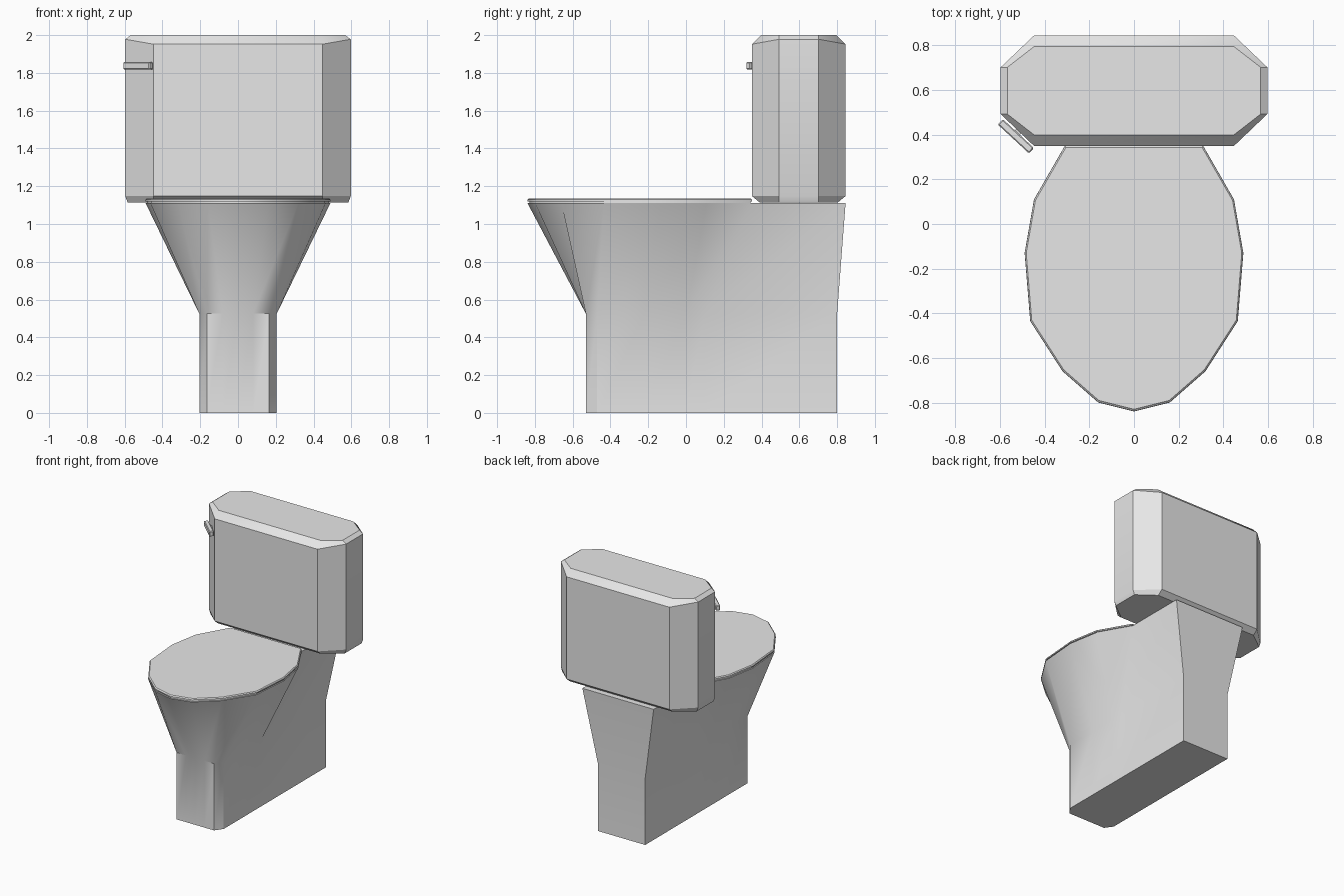
import bpy, bmesh, math
from mathutils import Matrix

if "Cube" in bpy.data.objects:
    bpy.data.objects.remove(bpy.data.objects["Cube"])

white = bpy.data.materials.new("white porcelain")
white.diffuse_color = (0.8, 0.8, 0.8, 1)
white.use_nodes = True
white.node_tree.nodes["Principled BSDF"].inputs["Base Color"].default_value = white.diffuse_color


def finish(name, bm):
    bmesh.ops.recalc_face_normals(bm, faces=bm.faces)
    mesh = bpy.data.meshes.new(name)
    bm.to_mesh(mesh)
    bm.free()
    mesh.materials.append(white)
    obj = bpy.data.objects.new(name, mesh)
    bpy.context.collection.objects.link(obj)
    bpy.context.view_layer.objects.active = obj
    obj.select_set(True)
    bpy.ops.object.shade_smooth_by_angle(angle=math.radians(30))
    obj.select_set(False)
    return obj


def loft(name, rings):
    """Join rings of equal point count and cap both ends."""
    bm = bmesh.new()
    loops = [[bm.verts.new(p) for p in r] for r in rings]
    n = len(loops[0])
    for a, b in zip(loops, loops[1:]):
        for i in range(n):
            j = (i + 1) % n
            bm.faces.new((a[i], a[j], b[j], b[i]))
    bm.faces.new(loops[0][::-1])
    bm.faces.new(loops[-1])
    return finish(name, bm)


def mirror(half, z):
    """Half outline starting at the front centre -> closed ring."""
    right = [(x, y, z) for x, y in half]
    left = [(-x, y, z) for x, y in half[:0:-1]]
    return right + left


# pedestal and flared bowl
rim = [(0, -.84), (.16, -.80), (.32, -.66), (.465, -.435), (.49, -.13),
       (.448, .11), (.31, .35)]
foot = [(0, -.53), (.08, -.53), (.163, -.53), (.205, -.47), (.205, -.22),
        (.205, 0), (.205, .10), (.205, .80)]
loft("bowl_and_pedestal", [mirror(foot, 0), mirror(foot, .525),
                           mirror(rim + [(.31, .845)], 1.112)])

# thin closed lid
def shrink(s):
    return [(x * s, -.15 + (y + .15) * s) for x, y in rim]

loft("lid", [mirror(shrink(.985), 1.105), mirror(shrink(.985), 1.119),
             mirror(shrink(.998), 1.12), mirror(shrink(.998), 1.129),
             mirror(shrink(.985), 1.136)])


# cistern with cut corners and sloped top and bottom edges
def tank_ring(dx, dy, z_long, z_side):
    xs, xl, yc = .597 - dx, .447, .597
    quad = [(xl, .248 - dy, z_long), (xs, .105, z_side)]
    ring = []
    for sx, sy in ((1, -1), (1, 1), (-1, 1), (-1, -1)):
        pts = [(sx * x, yc + sy * y, z) for x, y, z in quad]
        ring += pts if sx * sy < 0 else pts[::-1]
    return ring

loft("tank", [tank_ring(.012, .04, 1.115, 1.115), tank_ring(0, 0, 1.148, 1.148),
              tank_ring(0, 0, 1.952, 1.978), tank_ring(.03, .05, 2.0, 2.0)])

# flush lever on the cut front left corner
def lever_part(name, centre, size, bevel):
    bm = bmesh.new()
    turn = Matrix.Rotation(math.atan2(-.125, .135), 4, 'Z')
    bmesh.ops.create_cube(bm, size=1, matrix=Matrix.Translation(centre) @ turn
                          @ Matrix.Diagonal((*size, 1)))
    if bevel:
        bmesh.ops.bevel(bm, geom=bm.edges[:], offset=bevel, segments=1,
                        affect='EDGES')
    finish(name, bm)

lever_part("flush_lever", (-.529, .393, 1.837), (.19, .033, .04), .005)
lever_part("lever_stub", (-.521, .41, 1.837), (.03, .05, .025), 0)
